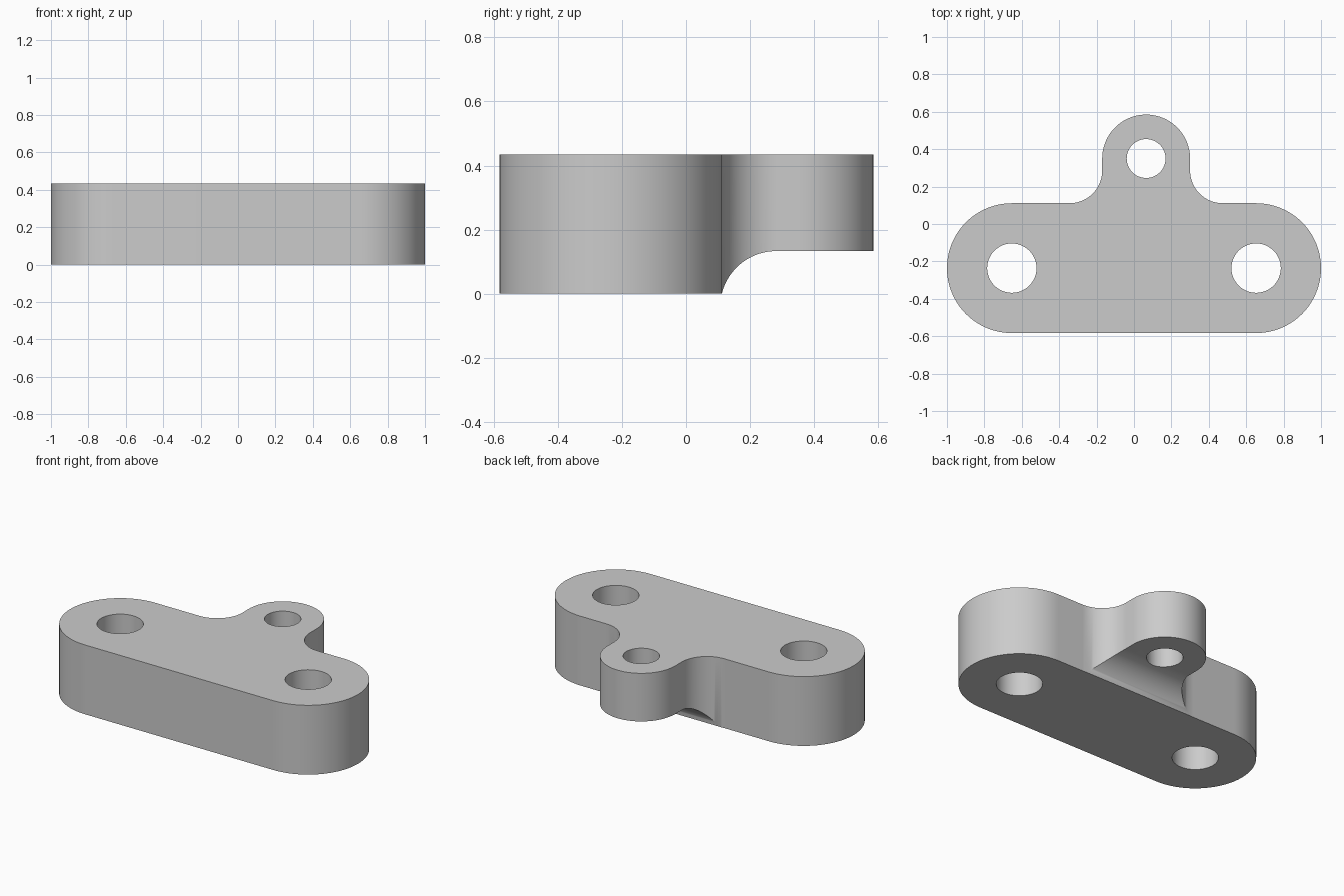
import bpy, bmesh, math

cube = bpy.data.objects.get("Cube")
if cube:
    bpy.data.objects.remove(cube)

HEIGHT = 0.435
END_X, END_Y, END_R = 0.653, -0.236, 0.347   # rounded ends of the bar
EAR_X, EAR_Y, EAR_R = 0.065, 0.35, 0.235     # rear ear
FILLET = 0.175
BACK = END_Y + END_R

gray = bpy.data.materials.new("plain gray")
gray.use_nodes = True
gray.diffuse_color = (0.6, 0.6, 0.6, 1)
gray.node_tree.nodes["Principled BSDF"].inputs["Base Color"].default_value = (0.6, 0.6, 0.6, 1)


def arc(cx, cy, r, start, end, steps=24):
    angles = [math.radians(start + (end - start) * i / steps) for i in range(steps + 1)]
    return [(cx + r * math.cos(a), cy + r * math.sin(a)) for a in angles]


def prism(name, points, place, along):
    """Extrude a closed 2D profile, placed in space by a function, along a vector."""
    bm = bmesh.new()
    face = bm.faces.new([bm.verts.new(place(*p)) for p in points])
    top = bmesh.ops.extrude_face_region(bm, geom=[face])["geom"]
    bmesh.ops.translate(bm, vec=along, verts=[v for v in top if isinstance(v, bmesh.types.BMVert)])
    bmesh.ops.recalc_face_normals(bm, faces=bm.faces)
    mesh = bpy.data.meshes.new(name)
    bm.to_mesh(mesh)
    bm.free()
    mesh.materials.append(gray)
    obj = bpy.data.objects.new(name, mesh)
    bpy.context.collection.objects.link(obj)
    return obj


def cut(body, cutter):
    mod = body.modifiers.new(cutter.name, "BOOLEAN")
    mod.operation, mod.solver, mod.object = "DIFFERENCE", "EXACT", cutter
    bpy.context.view_layer.objects.active = body
    bpy.ops.object.modifier_apply(modifier=mod.name)
    bpy.data.objects.remove(cutter)


# Bar with a filleted ear, one counter-clockwise outline
outline = (arc(-END_X, END_Y, END_R, 90, 270, 48)
           + arc(END_X, END_Y, END_R, -90, 90, 48)
           + arc(EAR_X + EAR_R + FILLET, BACK + FILLET, FILLET, 270, 180)
           + arc(EAR_X, EAR_Y, EAR_R, 0, 180, 40)
           + arc(EAR_X - EAR_R - FILLET, BACK + FILLET, FILLET, 0, -90))
bracket = prism("bracket_body", outline, lambda x, y: (x, y, 0), (0, 0, HEIGHT))

# Curved undercut beneath the ear
step = 0.133
profile = arc(BACK + 0.171, step - FILLET, FILLET, 180, 90) + [(0.8, step), (0.8, step - FILLET)]
width = 2 * (EAR_R + FILLET)
cut(bracket, prism("undercut", profile, lambda y, z: (EAR_X - width / 2, y, z), (width, 0, 0)))

# Through holes
for name, x, y, r in (("left_hole", END_X, END_Y, 0.132),
                      ("right_hole", -END_X, END_Y, 0.132),
                      ("ear_hole", EAR_X, EAR_Y, 0.104)):
    circle = arc(x, y, r, 0, 360, 48)[:-1]
    cut(bracket, prism(name, circle, lambda px, py: (px, py, -0.1), (0, 0, HEIGHT + 0.2)))

# Smooth curved walls, sharp rims
bpy.ops.object.select_all(action="DESELECT")
bracket.select_set(True)
bpy.context.view_layer.objects.active = bracket
bpy.ops.object.shade_smooth_by_angle(angle=math.radians(30))
